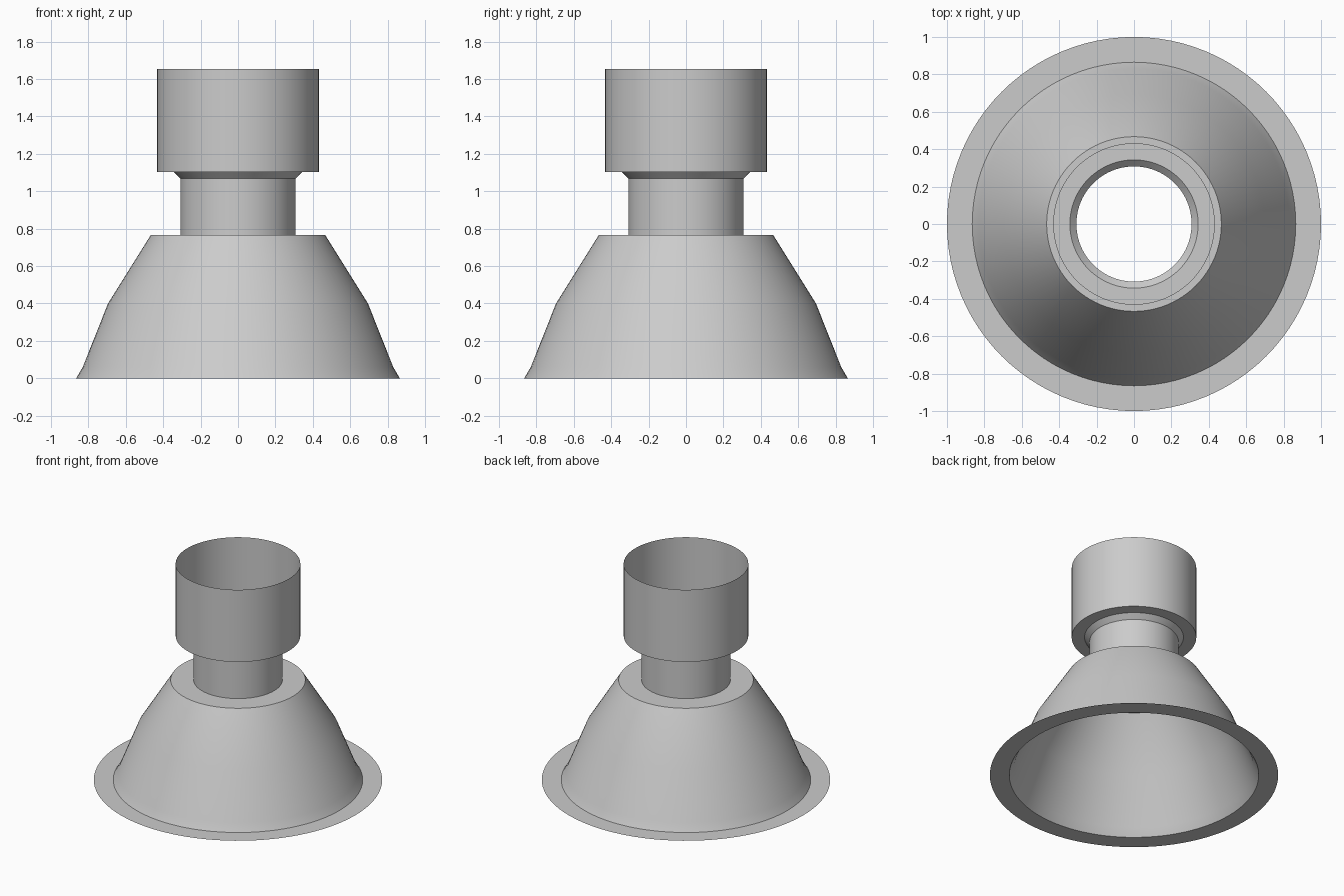
import bpy
import bmesh
import math

SEGMENTS = 96

if "Cube" in bpy.data.objects:
    bpy.data.objects.remove(bpy.data.objects["Cube"], do_unlink=True)

# Single grey metal finish
grey = bpy.data.materials.new("light grey metal")
grey.use_nodes = True
colour = (0.6, 0.6, 0.6, 1)
grey.diffuse_color = colour
grey.node_tree.nodes["Principled BSDF"].inputs["Base Color"].default_value = colour


def lathe(name, profile):
    """Spin an open (radius, height) profile around z into a thin shell."""
    bm = bmesh.new()
    rings = []
    for radius, height in profile:
        ring = []
        for i in range(SEGMENTS):
            a = math.tau * i / SEGMENTS
            ring.append(bm.verts.new((radius * math.cos(a), radius * math.sin(a), height)))
        rings.append(ring)
    for low, high in zip(rings, rings[1:]):
        for i in range(SEGMENTS):
            j = (i + 1) % SEGMENTS
            bm.faces.new((low[i], low[j], high[j], high[i]))
    mesh = bpy.data.meshes.new(name)
    bm.to_mesh(mesh)
    bm.free()
    mesh.materials.append(grey)
    obj = bpy.data.objects.new(name, mesh)
    bpy.context.collection.objects.link(obj)
    bpy.ops.object.select_all(action="DESELECT")
    obj.select_set(True)
    bpy.context.view_layer.objects.active = obj
    bpy.ops.object.shade_smooth_by_angle(angle=math.radians(30))
    return obj


# Flat rim around the opening
lathe("rim_flange", [(1, 0), (0.865, 0)])

# Flared shade with its flat shoulder
lathe("shade", [(0.865, 0), (0.83, 0.06), (0.695, 0.4), (0.467, 0.765), (0.308, 0.765)])

# Narrow neck, flaring at the top
lathe("neck", [(0.308, 0.765), (0.308, 1.068), (0.343, 1.103)])

# Open cup on top, with a ring-shaped floor
lathe("upper_cup", [(0.343, 1.103), (0.432, 1.103), (0.432, 1.655)])
